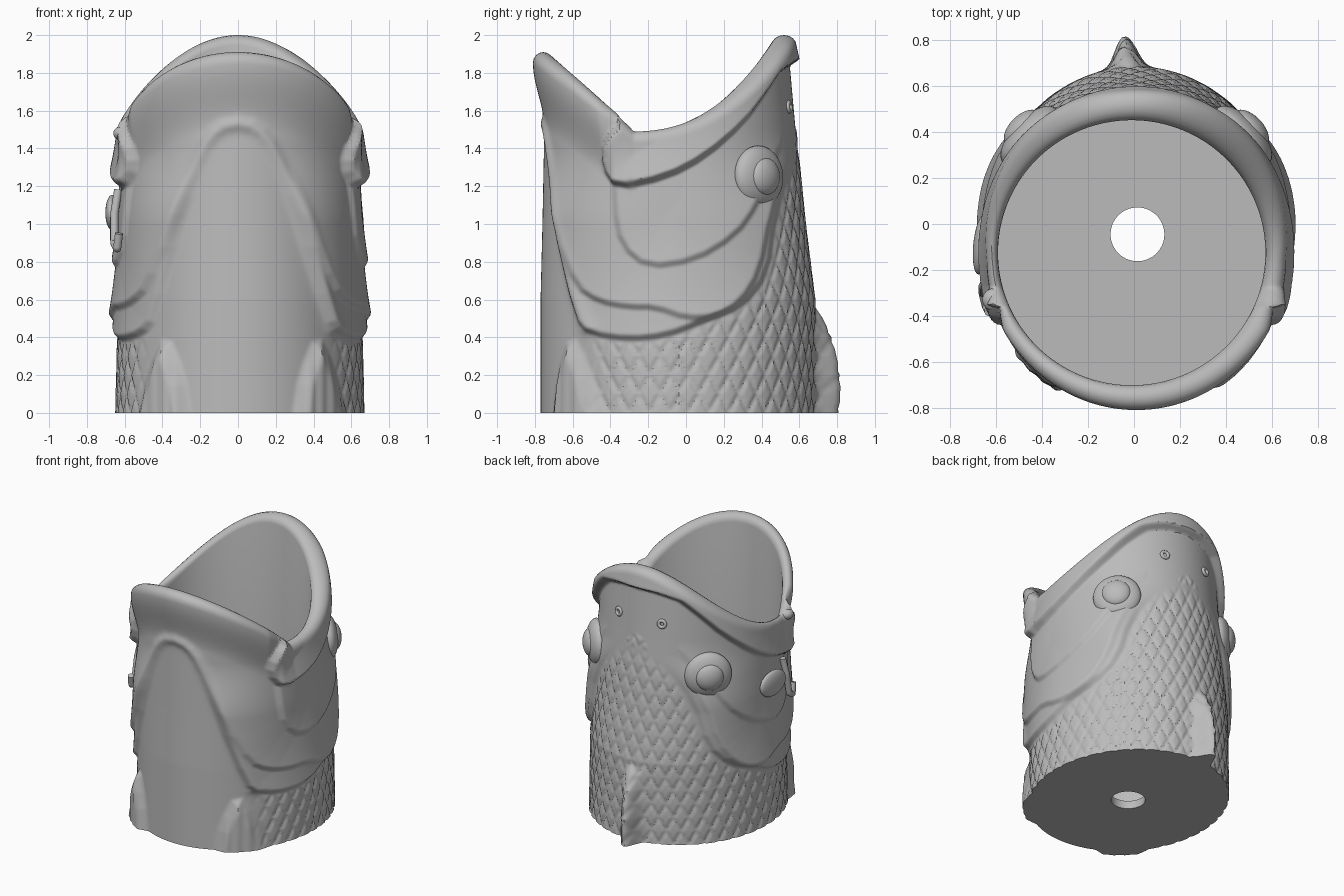
import bpy, bmesh, math
from mathutils import Vector

cube = bpy.data.objects.get("Cube")
if cube:
    bpy.data.objects.remove(cube, do_unlink=True)

grey = bpy.data.materials.new("plain grey")
grey.use_nodes = True
GREY = (0.5, 0.5, 0.5, 1)
grey.diffuse_color = GREY
grey.node_tree.nodes["Principled BSDF"].inputs["Base Color"].default_value = GREY


def step(a, b, x):
    t = min(1, max(0, (x - a) / (b - a)))
    return t * t * (3 - 2 * t)


def table(rows, z):
    """Linear interpolation of rows (z, value, value, ...)."""
    for lo, hi in zip(rows, rows[1:]):
        if z <= hi[0]:
            t = (z - lo[0]) / (hi[0] - lo[0])
            return [a + (b - a) * t for a, b in zip(lo[1:], hi[1:])]
    return rows[-1][1:]


def rounded(points):
    """Cut the corners of an open path."""
    out = [points[0]]
    for (ax, ay), (bx, by) in zip(points, points[1:]):
        out += [(ax * .75 + bx * .25, ay * .75 + by * .25), (ax * .25 + bx * .75, ay * .25 + by * .75)]
    return out + [points[-1]]


def distance(path, u, v):
    best = 9
    for (ax, ay), (bx, by) in zip(path, path[1:]):
        dx, dy = bx - ax, by - ay
        t = ((u - ax) * dx + (v - ay) * dy) / (dx * dx + dy * dy)
        t = 0 if t < 0 else 1 if t > 1 else t
        d = (u - ax - t * dx) ** 2 + (v - ay - t * dy) ** 2
        if d < best:
            best = d
    return math.sqrt(best)


def signed(path, u, v, far):
    """Positive inside the path closed by a far-off edge."""
    ring = path + [(path[-1][0], far), (path[0][0], far)]
    inside = False
    for (ax, ay), (bx, by) in zip(ring, ring[1:] + ring[:1]):
        if (ay > v) != (by > v) and u < ax + (v - ay) / (by - ay) * (bx - ax):
            inside = not inside
    d = distance(path, u, v)
    return d if inside else -d


def plate(d, height, spread):
    return height * step(-.012, .035, d) * math.exp(-max(d, 0) / spread)


# Side paths are (y, z), front paths are (|x|, z)
GILL = rounded([(-.74, 1.6), (-.69, 1), (-.58, .5), (-.5, .41), (-.3, .38), (-.1, .4), (.1, .48),
                (.3, .56), (.43, .73), (.47, 1.05), (.58, 1.4)])
INNER_GILL = rounded([(-.72, 1.35), (-.66, .95), (-.56, .66), (-.45, .58), (-.3, .55), (-.16, .55),
                      (0, .49), (.15, .5), (.28, .58), (.38, .75), (.43, 1.05), (.55, 1.4)])
CHEEK = rounded([(-.39, 1.5), (-.38, 1.1), (-.34, .88), (-.2, .76), (.05, .8), (.25, .93), (.36, 1.1), (.5, 1.4)])
LIP = rounded([(-.28, 1.6), (-.42, 1.44), (-.44, 1.3), (-.36, 1.18), (-.1, 1.24), (.1, 1.35), (.3, 1.53),
               (.42, 1.7), (.5, 1.83), (.65, 1.87)])
THROAT = rounded([(0, 1.53), (.1, 1.51), (.19, 1.4), (.3, 1.12), (.41, .75), (.5, .45)])
BELLY_FIN = rounded([(.3, 0), (.33, .2), (.42, .42), (.5, .25), (.56, 0)])

# Height, front edge, back edge, half width
BODY = [(0, -.77, .68, .655), (.6, -.77, .68, .64), (1, -.76, .63, .63), (1.5, -.75, .58, .62), (2, -.75, .535, .61)]
DORSAL = [(0, .13), (.2, .135), (.4, .09), (.5, .04), (.56, 0), (2, 0)]
CORNER = -.27  # sine of the mouth corner angle
ROUND = .055


def rim_height(s):
    if s < CORNER:
        return 1.49 + .42 * ((CORNER - s) / (1 + CORNER)) ** .9
    return 1.49 + .51 * ((s - CORNER) / (1 - CORNER)) ** 2.2


def triangle_wave(u):
    return abs(u - math.floor(u) - .5) * 2


def relief(x, y, z, s, angle):
    gill = signed(GILL, y, z, 3)
    fade = 1 - step(1, 1.4, z)
    out = plate(gill, .035, .3) * fade
    out += plate(signed(INNER_GILL, y, z, 3), .03, .3) * fade
    out += plate(signed(CHEEK, y, z, 3), .025, .3) * (1 - step(1.2, 1.5, z))
    out += plate(signed(LIP, y, z, 3), .06, .35)
    # lower lip flare
    if s < CORNER:
        out += .06 * (1 - step(.06, .4, rim_height(s) - z)) * min(1, (CORNER - s) * 4)
    # throat ridge and belly fins
    if y < -.2:
        ridge = distance(THROAT, abs(x), z)
        out += .018 * math.exp(-(ridge / .035) ** 2) * (1 if x > 0 else step(.5, 1.5, z))
        fin = signed(BELLY_FIN, abs(x) + (.04 if x < 0 else 0), z, -1)
        out += (.06 if x < 0 else .045) * step(-.02, .06, fin)
        if fin > 0:
            out -= .007 * triangle_wave(x * 18) * step(0, .04, fin)
    # dorsal fin
    if y > 0:
        out += table(DORSAL, z)[0] * math.exp(-((x + .03) / .055) ** 2)
    # scales
    mask = step(.0, .05, -gill) * step(-.55, -.4, y) * (1 - step(1.45, 1.65, z))
    if mask > 0:
        a = angle * 6.5
        edge = min(triangle_wave(a + z * 5), triangle_wave(a - z * 5))
        out += .011 * mask * (min(edge, .4) / .4 - .5)
    return out


def column(angle, rows=165):
    """One closed section: outside, rounded rim, inside wall, floor, drain hole."""
    c, s = math.cos(angle), math.sin(angle)
    top = rim_height(s)
    pts = []
    for j in range(rows + 1):
        z = (top - ROUND) * j / rows
        front, back, half = table(BODY, z)
        ry = (back - front) / 2
        x, y = .01 + half * c, (front + back) / 2 + ry * s
        n = Vector((c / half, s / ry, 0)).normalized()
        pts.append(Vector((x, y, z)) + n * relief(x, y, z, s, angle))
    inner = Vector((-.01 + .582 * c, -.125 + .577 * s, top - ROUND))
    outer = pts[-1]
    for k in range(1, 9):
        a = math.pi * k / 8
        p = outer.lerp(inner, (1 - math.cos(a)) / 2)
        p.z += ROUND * math.sin(a)
        pts.append(p)
    pts.append(Vector((inner.x, inner.y, .06)))
    for z in (.06, 0):
        pts.append(Vector((.015 + .117 * c, -.045 + .117 * s, z)))
    return pts


def finish(obj, name):
    obj.name = name
    obj.data.materials.clear()
    obj.data.materials.append(grey)
    bpy.ops.object.select_all(action="DESELECT")
    obj.select_set(True)
    bpy.context.view_layer.objects.active = obj
    bpy.ops.object.shade_smooth_by_angle(angle=math.radians(40))


# Hollow fish body
COLS = 330
bm = bmesh.new()
grid = [[bm.verts.new(p) for p in column(math.tau * (i + .5) / COLS)] for i in range(COLS)]
for i, col in enumerate(grid):
    nxt = grid[(i + 1) % COLS]
    for j in range(len(col)):
        k = (j + 1) % len(col)
        bm.faces.new((col[j], nxt[j], nxt[k], col[k]))
bmesh.ops.recalc_face_normals(bm, faces=bm.faces)
mesh = bpy.data.meshes.new("fish_body")
bm.to_mesh(mesh)
body = bpy.data.objects.new("fish_body", mesh)
bpy.context.collection.objects.link(body)
finish(body, "fish_body")


def dome(name, place, normal, size):
    """Flattened ball whose thin axis follows the normal."""
    bpy.ops.mesh.primitive_uv_sphere_add(segments=40, ring_count=20, location=place)
    obj = bpy.context.object
    obj.rotation_euler = Vector(normal).to_track_quat("Z", "Y").to_euler()
    obj.scale = size
    finish(obj, name)


# Eyes and nostrils
for side, name in ((1, "left"), (-1, "right")):
    n = Vector((side * .72, .69, .03)).normalized()
    eye = Vector((.01 + side * .465, .385, 1.25))
    dome(name + "_eye", eye, n, (.165, .165, .075))
    dome(name + "_pupil", eye + n * .045, n, (.1, .1, .055))
    bpy.ops.mesh.primitive_torus_add(major_radius=.024, minor_radius=.012, major_segments=20, minor_segments=10,
                                     location=(side * .18, .545, 1.62))
    ring = bpy.context.object
    ring.rotation_euler = Vector((side * .3, 1, .1)).to_track_quat("Z", "Y").to_euler()
    finish(ring, name + "_nostril")

# Spoon lure with its hook below the right mouth corner
dome("lure_spoon", (-.665, -.09, 1.06), (-1, .1, 0), (.13, .095, .035))
dome("mouth_knob", (-.61, -.33, 1.48), (-1, -.3, 0), (.05, .04, .05))
curve = bpy.data.curves.new("lure_hook", "CURVE")
curve.dimensions = "3D"
curve.bevel_depth = .022
curve.use_fill_caps = True
path = curve.splines.new("NURBS")
path.use_endpoint_u = True
hook = [(-.635, -.25, 1.18), (-.655, -.27, 1.05), (-.655, -.3, .9), (-.64, -.36, .87), (-.63, -.38, .95)]
path.points.add(len(hook) - 1)
for point, place in zip(path.points, hook):
    point.co = (*place, 1)
lure = bpy.data.objects.new("lure_hook", curve)
curve.materials.append(grey)
bpy.context.collection.objects.link(lure)
